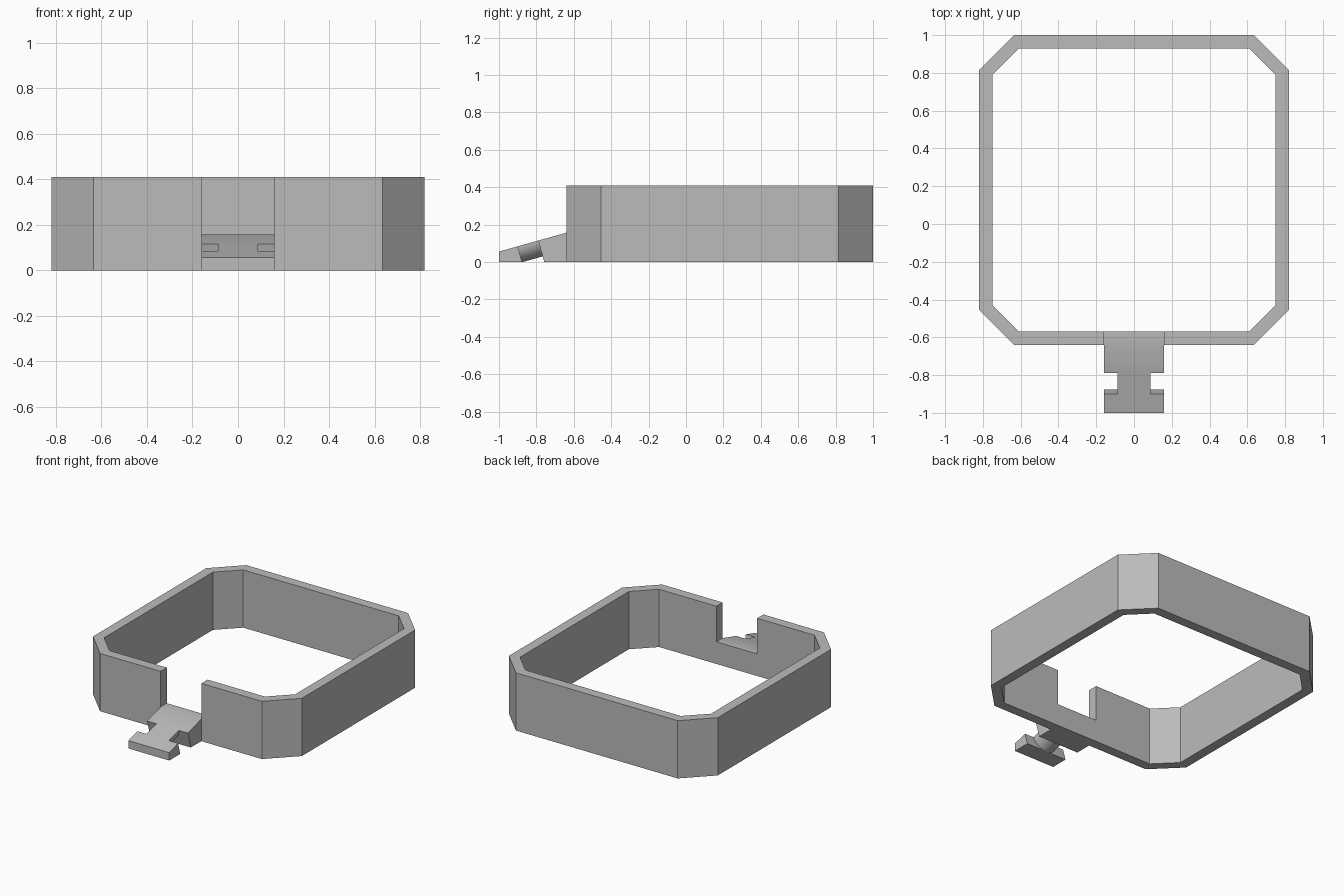
import bpy, bmesh, math
from mathutils import Vector

cube = bpy.data.objects.get("Cube")
if cube:
    bpy.data.objects.remove(cube, do_unlink=True)

GREY = (0.5, 0.5, 0.5, 1)
mat = bpy.data.materials.new("plain grey")
mat.use_nodes = True
mat.diffuse_color = GREY
mat.node_tree.nodes["Principled BSDF"].inputs["Base Color"].default_value = GREY

HALF_TAB = 0.16


def prism(name, outline, offset, angle=30):
    """Extrude a closed outline by an offset into a solid object."""
    bm = bmesh.new()
    face = bm.faces.new([bm.verts.new(p) for p in outline])
    grown = bmesh.ops.extrude_face_region(bm, geom=[face])["geom"]
    moved = [v for v in grown if isinstance(v, bmesh.types.BMVert)]
    bmesh.ops.translate(bm, verts=moved, vec=offset)
    bmesh.ops.recalc_face_normals(bm, faces=bm.faces)
    mesh = bpy.data.meshes.new(name)
    bm.to_mesh(mesh)
    bm.free()
    mesh.materials.append(mat)
    obj = bpy.data.objects.new(name, mesh)
    bpy.context.collection.objects.link(obj)
    bpy.ops.object.select_all(action="DESELECT")
    obj.select_set(True)
    bpy.context.view_layer.objects.active = obj
    bpy.ops.object.shade_smooth_by_angle(angle=math.radians(angle))
    return obj


def half_path(x, corner, y0, y1):
    """Right half of a chamfered rectangle, then mirrored, from gap to gap."""
    half = [(HALF_TAB, y0), (x - corner, y0), (x, y0 + corner),
            (x, y1 - corner), (x - corner, y1)]
    return half + [(-px, py) for px, py in reversed(half)]


# Frame wall, open at the front where the tongue sits
outer = half_path(0.82, 0.185, -0.64, 1.0)
inner = half_path(0.75, 0.14, -0.57, 0.93)
prism("frame_wall", [(x, y, 0) for x, y in outer + inner[::-1]], (0, 0, 0.41))

# Sloping line of the tongue's top and its downward normal
tip, top = Vector((0, -1.0, 0.056)), Vector((0, -0.64, 0.157))
along = (top - tip).normalized()
down = Vector((0, along.z, -along.y))


def on_slope(y):
    return tip + along * ((y - tip.y) / along.y)


def to_floor(p):
    return p + down * (p.z / -down.z)


def across_tab(name, points):
    shift = Vector((-HALF_TAB, 0, 0))
    prism(name, [p + shift for p in points], (2 * HALF_TAB, 0, 0))


slot_front, slot_back = on_slope(-0.9), on_slope(-0.79)

# Tongue base filling the gap in the wall, and the tip bar
across_tab("tongue_base", [Vector((0, -0.57, 0)), Vector((0, -0.57, 0.157)),
                           top, slot_back, to_floor(slot_back)])
across_tab("tongue_tip", [tip, slot_front, to_floor(slot_front), Vector((0, -1, 0))])

# Half-round neck joining them
radius, steps = 0.088, 24
arc = [math.pi * i / steps for i in range(steps + 1)]
prism("tongue_neck",
      [slot_front + Vector((radius * math.cos(a), 0, 0)) + down * radius * math.sin(a)
       for a in arc], slot_back - slot_front)
